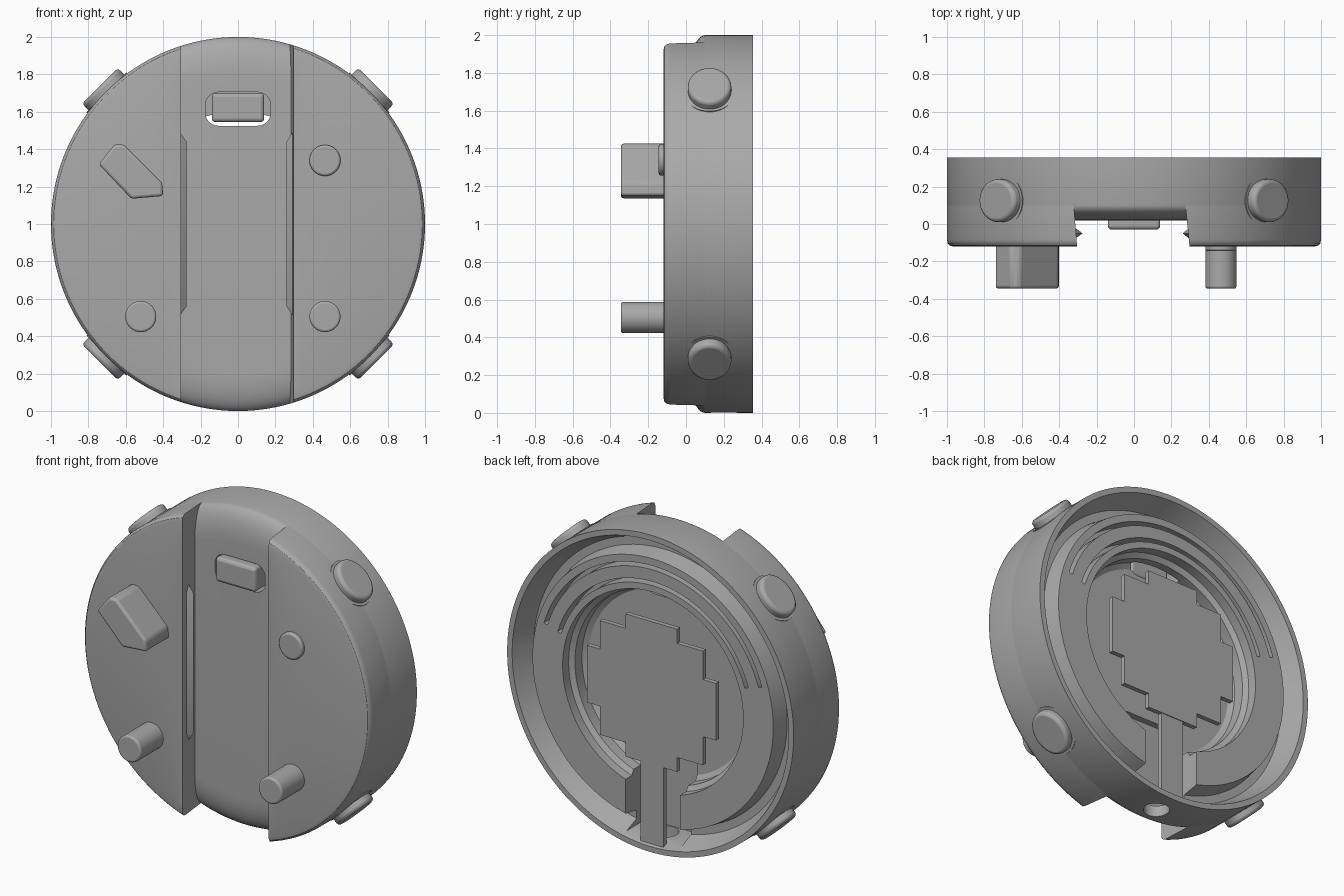
import bpy, bmesh, math
from mathutils import Matrix, Vector

cube = bpy.data.objects.get("Cube")
if cube:
    bpy.data.objects.remove(cube)

grey = bpy.data.materials.new("plain_grey")
grey.use_nodes = True
COLOUR = (0.4, 0.4, 0.4, 1)
grey.diffuse_color = COLOUR
grey.node_tree.nodes["Principled BSDF"].inputs["Base Color"].default_value = COLOUR

CENTRE = Vector((0, 0, 1))
AXIS = Vector((0, 1, 0))
parts = []


def finish(name, bm, helper=False):
    bmesh.ops.recalc_face_normals(bm, faces=bm.faces)
    mesh = bpy.data.meshes.new(name)
    bm.to_mesh(mesh)
    bm.free()
    mesh.materials.append(grey)
    obj = bpy.data.objects.new(name, mesh)
    bpy.context.collection.objects.link(obj)
    obj.hide_render = helper
    if not helper:
        parts.append(obj)
    return obj


def spin(name, profile, start=0, sweep=360, closed=False, helper=False):
    """Turn a (radius, y) profile around the disc axis."""
    bm = bmesh.new()
    verts = [bm.verts.new((r, y, 1)) for r, y in profile]
    edges = [bm.edges.new(p) for p in zip(verts, verts[1:])]
    if closed:
        edges.append(bm.edges.new((verts[-1], verts[0])))
    if sweep < 360:
        face = bm.faces.new(verts)
        geom = verts + edges + [face]
        bmesh.ops.rotate(bm, verts=verts, cent=CENTRE,
                         matrix=Matrix.Rotation(-math.radians(start), 3, AXIS))
        bmesh.ops.spin(bm, geom=geom, cent=CENTRE, axis=AXIS,
                       angle=-math.radians(sweep), steps=60)
    else:
        bmesh.ops.spin(bm, geom=verts + edges, cent=CENTRE, axis=AXIS,
                       angle=math.tau, steps=128)
    bmesh.ops.remove_doubles(bm, verts=bm.verts, dist=0.0005)
    return finish(name, bm, helper)


def prism(name, points, to_3d, low, high, bevel=0, helper=False):
    """Extrude a flat outline between two levels; to_3d places (a, b, level)."""
    bm = bmesh.new()
    rings = [[bm.verts.new(to_3d(a, b, t)) for a, b in points] for t in (low, high)]
    n = len(points)
    for ring in rings:
        bm.faces.new(ring)
    for i in range(n):
        j = (i + 1) % n
        bm.faces.new((rings[0][i], rings[0][j], rings[1][j], rings[1][i]))
    obj = finish(name, bm, helper)
    if bevel:
        mod = obj.modifiers.new("soft_edges", "BEVEL")
        mod.width, mod.segments, mod.limit_method = bevel, 3, "ANGLE"
    return obj


def along_y(a, b, t):
    return (a, t, b)


def along_z(a, b, t):
    return (a, b, t)


def oval(cx, cz, rx, rz, n=40):
    return [(cx + rx * math.cos(math.tau * i / n), cz + rz * math.sin(math.tau * i / n))
            for i in range(n)]


def rect(x0, x1, z0, z1):
    return [(x0, z0), (x1, z0), (x1, z1), (x0, z1)]


def rounded_rect(x0, x1, z0, z1, r, n=6):
    pts = []
    for k, (cx, cz) in enumerate(((x1 - r, z1 - r), (x0 + r, z1 - r),
                                  (x0 + r, z0 + r), (x1 - r, z0 + r))):
        for i in range(n + 1):
            a = math.pi / 2 * (k + i / n)
            pts.append((cx + r * math.cos(a), cz + r * math.sin(a)))
    return pts


def carve(obj, cutters):
    for cutter in cutters:
        mod = obj.modifiers.new("cut", "BOOLEAN")
        mod.operation, mod.solver, mod.object = "DIFFERENCE", "EXACT", cutter
        bpy.context.view_layer.objects.active = obj
        bpy.ops.object.modifier_apply(modifier=mod.name)
    for cutter in cutters:
        bpy.data.objects.remove(cutter)


# Core disc: rounded front edge, rim, gutter, plateau and stepped pit behind
front_edge = [(0.8 + 0.2 * math.sin(a), 0.1 - 0.08 * math.cos(a))
              for a in (math.pi / 2 * i / 8 for i in range(9))]
core = spin("core_disc", [(0, 0.02)] + front_edge + [
    (1, 0.355), (0.965, 0.355), (0.91, 0.22), (0.86, 0.22), (0.84, 0.33),
    (0.63, 0.33), (0.63, 0.27), (0.6, 0.25), (0.6, 0.18), (0.57, 0.16), (0, 0.16)])
core_cuts = [
    prism("window_cutter", rounded_rect(-0.175, 0.175, 1.525, 1.705, 0.07),
          along_y, -0.1, 0.2, helper=True),
    prism("cable_slot_cutter", rect(-0.19, 0.19, 0.07, 0.6), along_y, 0.12, 0.5, helper=True),
    prism("cable_hole_cutter", oval(0, 0.2, 0.075, 0.075), along_z, -0.1, 0.2, helper=True)]
for radius in (0.67, 0.77):
    core_cuts.append(spin("groove_cutter", [(radius, 0.24), (radius + 0.025, 0.24),
                          (radius + 0.025, 0.4), (radius, 0.4)],
                          17, 146, closed=True, helper=True))
carve(core, core_cuts)

# Front plates: a bevelled disc split by a slanted channel
plates = spin("front_plates", [(0, -0.12), (0.965, -0.12), (0.985, -0.115),
                               (0.996, -0.103), (1, -0.085), (1, 0.1), (0, 0.1)])
channel = prism("channel_cutter", [(-0.29, -0.3), (0.315, -0.3), (0.265, 0.2), (-0.33, 0.2)],
                along_z, -0.2, 2.2, helper=True)
carve(plates, [channel])

# Retaining ridges on the channel walls
for side, name in ((-1, "right_ridge"), (1, "left_ridge")):
    bm = bmesh.new()
    wall, tip = (-0.33, -0.275) if side < 0 else (0.31, 0.26)
    ends = [(wall, 0.48), (tip, 0.56), (tip, 1.44), (wall, 1.52)]
    crest = [bm.verts.new((x, -0.05, z)) for x, z in ends]
    low, high = ([bm.verts.new((wall, y, z)) for z in (0.56, 1.44)] for y in (-0.09, -0.01))
    for base in (low, high):
        bm.faces.new((crest[1], crest[2], base[1], base[0]))
        bm.faces.new((crest[0], crest[1], base[0]))
        bm.faces.new((crest[3], base[1], crest[2]))
    bm.faces.new((crest[0], low[0], low[1], crest[3], high[1], high[0]))
    finish(name, bm)

# Latch in the window
prism("latch", rounded_rect(-0.14, 0.14, 1.545, 1.7, 0.02), along_y, -0.03, 0.14, 0.025)

# Pegs on the front
prism("wedge_peg", [(-0.745, 1.32), (-0.66, 1.425), (-0.61, 1.425), (-0.405, 1.22),
                    (-0.40, 1.15), (-0.57, 1.135)], along_y, -0.345, -0.1, 0.015)
for name, x, z, tip in (("right_peg", -0.52, 0.505, -0.345), ("left_peg", 0.465, 0.505, -0.345),
                        ("short_peg", 0.465, 1.34, -0.145)):
    prism(name, oval(x, z, 0.083, 0.083), along_y, tip, -0.1, 0.012)

# Four side buttons on the diagonals, each with a low collar
for i, name in enumerate(("upper_left", "upper_right", "lower_right", "lower_left")):
    angle = math.radians(45 + 90 * i)
    out = Vector((math.cos(angle), 0, math.sin(angle)))
    side = Vector((-out.z, 0, out.x))

    def radial(a, b, t):
        return CENTRE + side * a + AXIS * b + out * t

    prism(name + "_button", oval(0, 0.125, 0.135, 0.115), radial, 0.93, 1.045, 0.02)
    prism(name + "_collar", oval(0, 0.125, 0.15, 0.14), radial, 0.93, 0.995)

# Stepped back plate with a stem running down the slot
STEP = 0.09
outline = []
for row in range(5):
    half = round(math.sqrt(0.46 ** 2 - (STEP * (row + 0.3)) ** 2) / STEP - 0.3) * STEP
    outline += [(half, STEP * row), (half, STEP * (row + 1))]
upper = outline + [(-x, z) for x, z in reversed(outline)]
loop = [p for p in upper if p[1] > 0]
lower = [(-x, -z) for x, z in loop]
full = [(x, 1 + z) for x, z in loop + lower]
prism("stepped_plate", full, along_y, 0.315, 0.345)
prism("plate_stem", rect(-0.08, 0.08, 0.045, 0.6), along_y, 0.31, 0.34)

# Smooth shading with sharp edges kept
bpy.ops.object.select_all(action="DESELECT")
for obj in parts:
    obj.select_set(True)
bpy.context.view_layer.objects.active = core
bpy.ops.object.shade_smooth_by_angle(angle=math.radians(30))
